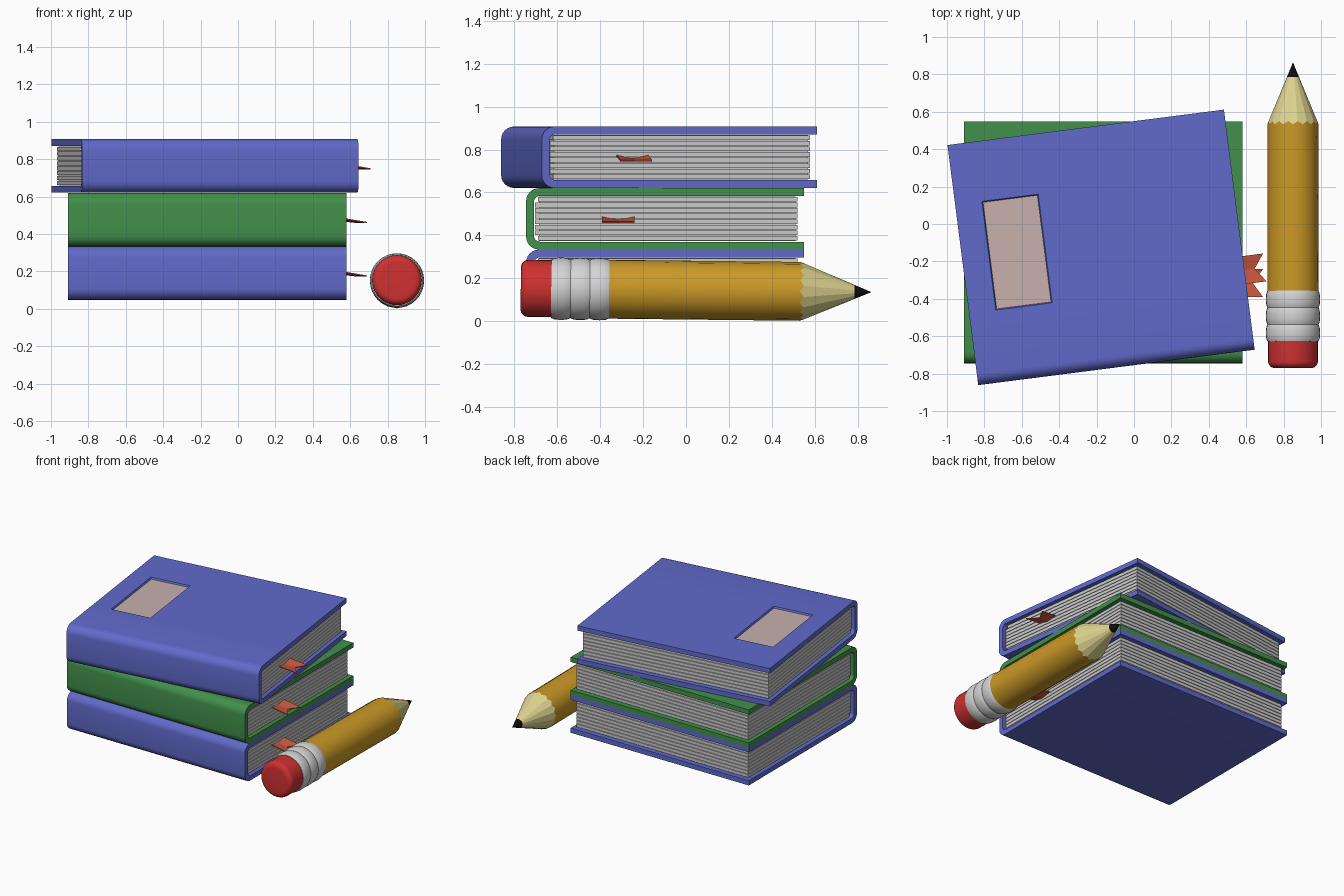
import bpy, bmesh, math
from mathutils import Matrix, Vector

cube = bpy.data.objects.get("Cube")
if cube:
    bpy.data.objects.remove(cube, do_unlink=True)


def material(name, *rgb):
    m = bpy.data.materials.new(name)
    m.use_nodes = True
    m.diffuse_color = (*rgb, 1)
    m.node_tree.nodes["Principled BSDF"].inputs["Base Color"].default_value = (*rgb, 1)
    return m


BLUE = material("cover blue", 0.12, 0.145, 0.6)
GREEN = material("cover green", 0.055, 0.28, 0.07)
LABEL = material("label beige", 0.58, 0.44, 0.42)
PAGE = material("page grey", 0.6, 0.6, 0.6)
RIBBON = material("ribbon orange red", 0.6, 0.1, 0.05)
RED = material("eraser red", 0.62, 0.03, 0.03)
SILVER = material("ferrule silver", 0.66, 0.66, 0.66)
YELLOW = material("pencil yellow", 0.6, 0.32, 0.02)
WOOD = material("pale wood", 0.72, 0.65, 0.27)
BLACK = material("lead black", 0.004, 0.004, 0.004)


def finish(bm, name, mats, matrix):
    bmesh.ops.recalc_face_normals(bm, faces=bm.faces[:])
    me = bpy.data.meshes.new(name)
    bm.to_mesh(me)
    bm.free()
    for m in mats:
        me.materials.append(m)
    me.shade_smooth()
    me.set_sharp_from_angle(angle=math.radians(20))
    ob = bpy.data.objects.new(name, me)
    ob.matrix_world = matrix
    bpy.context.collection.objects.link(ob)


def extrude_face(bm, points, vector):
    face = bm.faces.new([bm.verts.new(p) for p in points])
    out = bmesh.ops.extrude_face_region(bm, geom=[face], use_keep_orig=True)
    moved = [g for g in out["geom"] if isinstance(g, bmesh.types.BMVert)]
    bmesh.ops.translate(bm, verts=moved, vec=vector)


def box(bm, lo, hi):
    lo, hi = Vector(lo), Vector(hi)
    size = Matrix.Diagonal((*(hi - lo), 1))
    bmesh.ops.create_cube(bm, size=1, matrix=Matrix.Translation((lo + hi) / 2) @ size)


# Book dimensions: half length, half width, height, board thickness
HX, HY, H, T = 0.745, 0.647, 0.286, 0.036


def arc(cy, cz, r, start):
    angles = [math.radians(start + 15 * i) for i in range(7)]
    return [(cy + r * math.cos(a), cz + r * math.sin(a)) for a in angles]


def spine_curve(inset, r):
    y = -HY + inset + r
    return arc(y, H - inset - r, r, 90) + arc(y, inset + r, r, 180)


def book_cover(name, mat, matrix):
    bm = bmesh.new()
    outer = [(HY, H)] + spine_curve(0, 0.06) + [(HY, 0)]
    inner = [(HY, H - T)] + spine_curve(T, 0.03) + [(HY, T)]
    profile = outer + inner[::-1]
    extrude_face(bm, [(-HX, y, z) for y, z in profile], (2 * HX, 0, 0))
    # Recessed label panel cut into the top board
    bm.normal_update()

    def top_faces():
        return [f for f in bm.faces if all(v.co.z > H - 1e-5 for v in f.verts)]

    cx, cy, hx, hy = -0.449, 0.032, 0.152, 0.293
    for co, no in (((cx - hx, 0, 0), (1, 0, 0)), ((cx + hx, 0, 0), (1, 0, 0)),
                   ((0, cy - hy, 0), (0, 1, 0)), ((0, cy + hy, 0), (0, 1, 0))):
        faces = top_faces()
        geom = {g for f in faces for g in (*f.verts, *f.edges)} | set(faces)
        bmesh.ops.bisect_plane(bm, geom=list(geom), plane_co=co, plane_no=no)
    bmesh.ops.recalc_face_normals(bm, faces=bm.faces[:])
    panel = min(top_faces(), key=lambda f: (f.calc_center_median() - Vector((cx, cy, H))).length)
    bmesh.ops.inset_region(bm, faces=[panel], thickness=0.008, depth=-0.012)
    panel.material_index = 1
    finish(bm, name, [mat, LABEL], matrix)


def book_pages(name, matrix):
    bm = bmesh.new()
    count, gap = 8, 0.004
    lo, hi = T + 0.003, H - T - 0.003
    step = (hi - lo) / count
    x, back, front = HX - 0.026, HY - 0.03, -HY + T + 0.005
    for i in range(count):
        start = front + (0.015 if i in (0, count - 1) else 0)
        box(bm, (-x, start, lo + i * step + gap / 2), (x, back, lo + (i + 1) * step - gap / 2))
    box(bm, (-x + 0.008, front + 0.02, lo), (x - 0.008, back - 0.008, hi))
    finish(bm, name, [PAGE], matrix)


def bookmark(name, matrix):
    # Slightly creased swallowtail ribbon
    bm = bmesh.new()
    y, w, z = -0.2175, 0.075, H / 2 - 0.013
    for s in (-1, 1):
        extrude_face(bm, [(0.69, y, z + 0.012), (0.69, y + s * w, z + 0.028),
                          (0.855, y + s * w, z), (0.8, y, z)], (0, 0, -0.006))
    finish(bm, name, [RIBBON], matrix)


books = (("bottom", BLUE, (-0.165, -0.098, 0.048), 0),
         ("middle", GREEN, (-0.165, -0.098, 0.334), 0),
         ("top", BLUE, (-0.176, -0.125, 0.621), 7.3))
for label, mat, loc, turn in books:
    place = Matrix.Translation(loc) @ Matrix.Rotation(math.radians(turn), 4, "Z")
    book_cover(label + "_book_cover", mat, place)
    book_pages(label + "_book_pages", place)
    bookmark(label + "_book_ribbon", place)

# Pencil, turned around the y axis
SIDES, R, SHOULDER, TIP = 32, 0.137, 0.54, 0.862
PENCIL = Matrix.Translation((0.85, 0, 0.145)) @ Matrix.Rotation(-0.011, 4, "X")


def cone_radius(t):
    return min(R, R * (TIP - t) / (TIP - SHOULDER))


def lathe(name, mat, profile, caps=True):
    bm = bmesh.new()
    rings = []
    for t, r in profile:
        ring = []
        for i in range(SIDES):
            a = 2 * math.pi * i / SIDES
            # The painted edge zigzags where the wood was sharpened
            y, rad = t, r
            if t == SHOULDER:
                y = t + (0.009 if i % 2 else -0.009)
                rad = cone_radius(y)
            ring.append(bm.verts.new((rad * math.cos(a), y, rad * math.sin(a))))
        rings.append(ring)
    for a, b in zip(rings, rings[1:]):
        for i in range(SIDES):
            j = (i + 1) % SIDES
            bm.faces.new((a[i], a[j], b[j], b[i]))
    if caps:
        bm.faces.new(rings[0])
        bm.faces.new(rings[-1])
    finish(bm, name, [mat], PENCIL)


curve = [math.radians(15 * i) for i in range(7)]
rounded = [(-0.735 - 0.035 * math.cos(a), 0.098 + 0.035 * math.sin(a)) for a in curve]
lathe("pencil_eraser", RED, rounded + [(-0.62, 0.133)])

# Ferrule with three bulging bands
bands = [(-0.628, 0.125)]
for k in range(3):
    for i in range(7):
        bands.append((-0.628 + 0.09 * (k + i / 6), 0.137 + 0.008 * math.sin(math.pi * i / 6) ** 0.5))
lathe("pencil_ferrule", SILVER, bands + [(-0.358, 0.125)])

lathe("pencil_body", YELLOW, [(-0.38, R), (SHOULDER, R)], caps=False)
LEAD = 0.785
lathe("pencil_wood", WOOD, [(SHOULDER, R), (LEAD, cone_radius(LEAD))], caps=False)
lathe("pencil_lead", BLACK, [(LEAD, cone_radius(LEAD)), (TIP, 0.001)])
